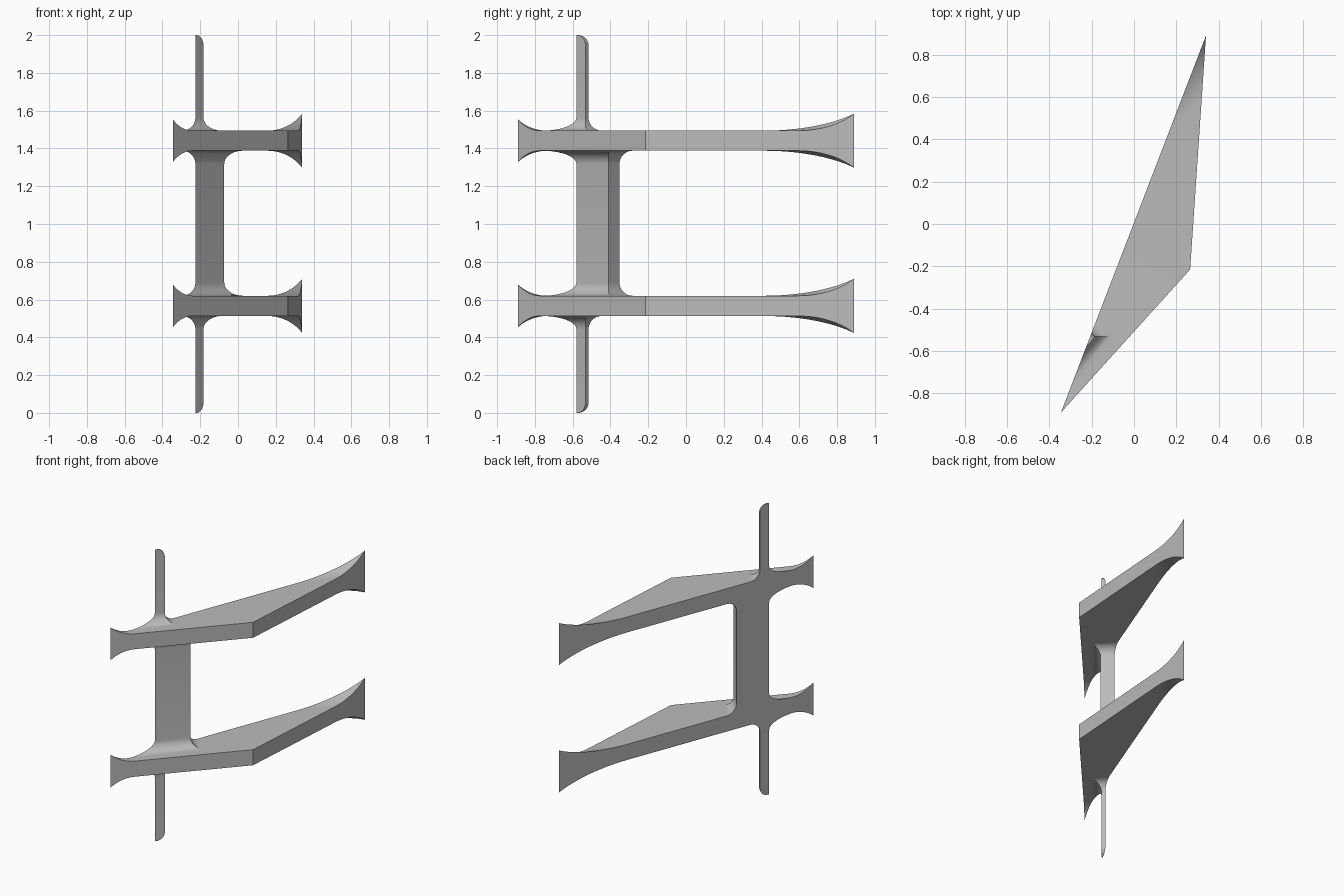
import bpy, bmesh, math
from mathutils import Vector

cube = bpy.data.objects.get("Cube")
if cube:
    bpy.data.objects.remove(cube, do_unlink=True)

mat = bpy.data.materials.new("plain grey")
mat.use_nodes = True
GREY = (0.5, 0.5, 0.5, 1)
mat.diffuse_color = GREY
mat.node_tree.nodes["Principled BSDF"].inputs["Base Color"].default_value = GREY

# Triangular plan shared by both arms
near, corner, far = Vector((-0.345, -0.89)), Vector((0.265, -0.215)), Vector((0.34, 0.89))
along = (corner - near).normalized()
out = Vector((along.y, -along.x))
back = far - near
slope = -back.dot(out) / back.dot(along)
foot = near + back * (0.31 / back.y)      # post corner on the flat back


def finish(bm, name):
    bmesh.ops.recalc_face_normals(bm, faces=bm.faces)
    mesh = bpy.data.meshes.new(name)
    bm.to_mesh(mesh)
    bm.free()
    mesh.materials.append(mat)
    obj = bpy.data.objects.new(name, mesh)
    bpy.context.collection.objects.link(obj)
    bpy.ops.object.select_all(action='DESELECT')
    obj.select_set(True)
    bpy.context.view_layer.objects.active = obj
    bpy.ops.object.shade_smooth_by_angle(angle=math.radians(25))


# Arm: triangular slab whose two pointed ends flare up and down
FLARE = 0.233
TIPS = ((far, out, 0.184), (near, along, 0.156))


def flare(p):
    rise = 0
    for tip, axis, width in TIPS:
        d = max(width - (p - tip).dot(axis), 0)
        rise += FLARE - math.sqrt(FLARE ** 2 - min(d, width) ** 2)
    return rise


def arm(name, z0, z1):
    bm = bmesh.new()
    base = bm.faces.new([bm.verts.new((p.x, p.y, z0)) for p in (near, corner, far)])
    ext = bmesh.ops.extrude_face_region(bm, geom=[base])["geom"]
    for v in ext:
        if isinstance(v, bmesh.types.BMVert):
            v.co.z = z1
    for tip, axis, width in TIPS:
        for i in range(1, 13):
            q = tip + axis * (width * i / 12)
            bmesh.ops.bisect_plane(bm, geom=bm.verts[:] + bm.edges[:] + bm.faces[:],
                                   plane_co=(q.x, q.y, 0), plane_no=(axis.x, axis.y, 0))
    mid = (z0 + z1) / 2
    for v in bm.verts:
        v.co.z += math.copysign(flare(v.co.xy), v.co.z - mid)
    finish(bm, name)


# Post: three-sided sections lofted upward, flush with the flat back
def section(length, spread):
    pts = ((-spread / slope, spread), (length, spread), (length, -slope * length))
    return [foot + along * a + out * b for a, b in pts]


def loft(name, levels):
    bm = bmesh.new()
    rings = [[bm.verts.new((p.x, p.y, z)) for p in section(s, e)] for z, s, e in levels]
    for lo, hi in zip(rings, rings[1:]):
        for i in range(3):
            j = (i + 1) % 3
            bm.faces.new((lo[i], lo[j], hi[j], hi[i]))
    bm.faces.new(rings[0])
    bm.faces.new(rings[-1])
    finish(bm, name)


R, STEPS = 0.07, 10
ANGLES = [math.pi / 2 * i / STEPS for i in range(STEPS + 1)]


def fillet(z, length, direction):
    # Concave blend leaving an arm surface at height z
    return [(z + direction * R * (1 - math.cos(a)),
             length + R * (1 - math.sin(a)), R * (1 - math.sin(a))) for a in ANGLES]


def rounded_end(z, length, direction, r=0.055):
    # Convex rounding of the free end on its outer side
    return [(z - direction * r * (1 - math.sin(a)),
             length - r + r * math.cos(a), 0) for a in ANGLES]


WIDE, THIN = 0.228, 0.064
LOW, HIGH = (0.513, 0.62), (1.388, 1.494)
arm("lower_arm", *LOW)
arm("upper_arm", *HIGH)
loft("middle_post", fillet(LOW[1], WIDE, 1) + fillet(HIGH[0], WIDE, -1)[::-1])
loft("top_post", fillet(HIGH[1], THIN, 1) + rounded_end(2, THIN, 1))
loft("bottom_post", fillet(LOW[0], THIN, -1) + rounded_end(0, THIN, -1))
